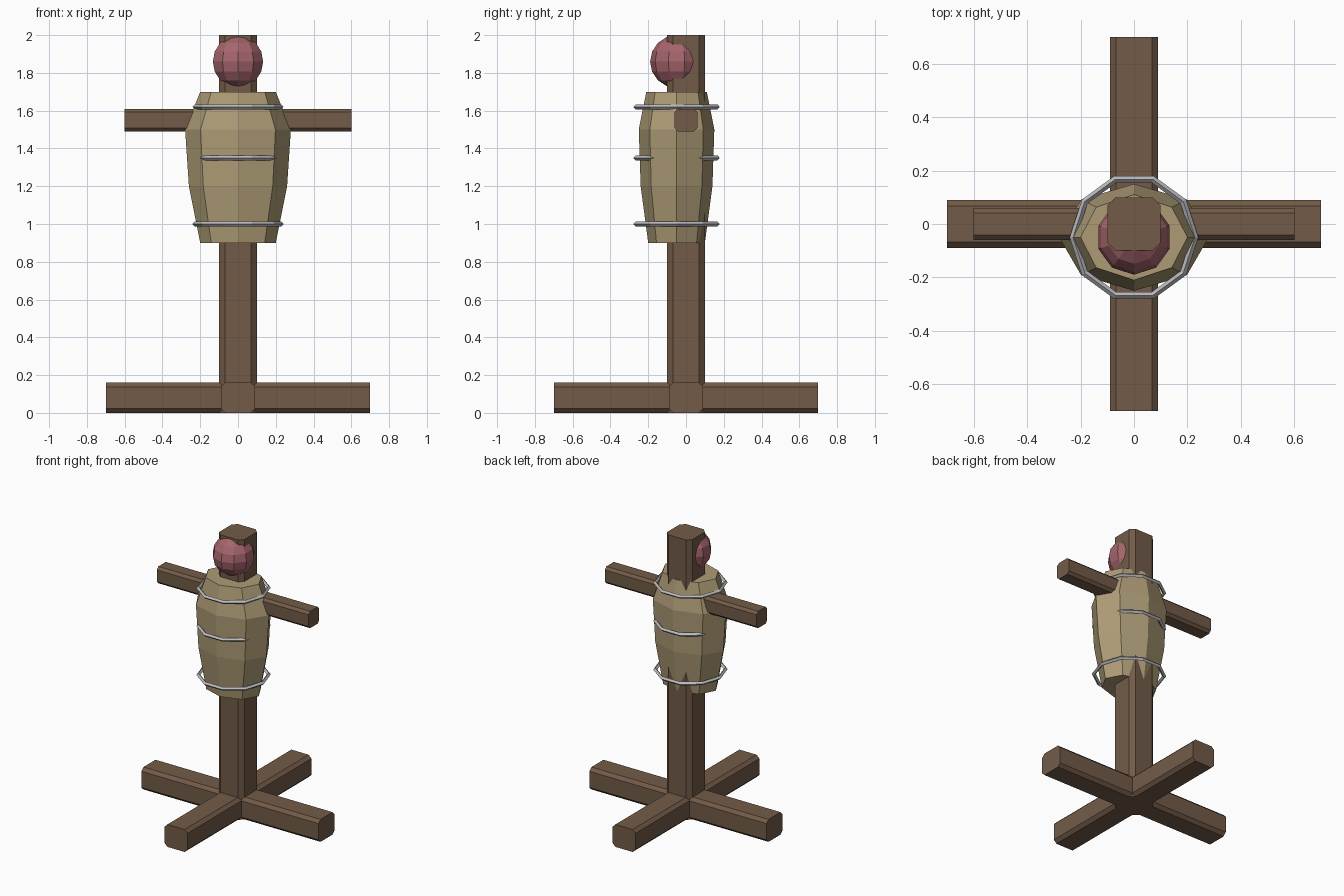
import bpy, bmesh, math
from mathutils import Vector

if "Cube" in bpy.data.objects:
    bpy.data.objects.remove(bpy.data.objects["Cube"])


def material(name, rgb):
    m = bpy.data.materials.new(name)
    m.diffuse_color = (*rgb, 1)
    m.use_nodes = True
    m.node_tree.nodes["Principled BSDF"].inputs["Base Color"].default_value = m.diffuse_color
    return m


wood = material("wood", (0.17, 0.105, 0.065))
straw = material("straw", (0.42, 0.33, 0.18))
red = material("red", (0.38, 0.13, 0.15))
metal = material("metal", (0.5, 0.5, 0.52))


def finish(name, bm, mat):
    bmesh.ops.recalc_face_normals(bm, faces=bm.faces)
    me = bpy.data.meshes.new(name)
    bm.to_mesh(me)
    bm.free()
    me.materials.append(mat)
    ob = bpy.data.objects.new(name, me)
    bpy.context.collection.objects.link(ob)
    return ob


def loft(name, rings, mat):
    """Skin a list of closed rings and cap both ends."""
    bm = bmesh.new()
    vs = [[bm.verts.new(p) for p in r] for r in rings]
    n = len(vs[0])
    for a, b in zip(vs, vs[1:]):
        for i in range(n):
            j = (i + 1) % n
            bm.faces.new((a[i], a[j], b[j], b[i]))
    bm.faces.new(vs[0][::-1])
    bm.faces.new(vs[-1])
    return finish(name, bm, mat)


def beam(name, axis, lo, hi, hw, hh, c, centre_z=0.0):
    """Chamfered timber running along the given axis."""
    prof = [(hw, hh - c), (hw - c, hh), (c - hw, hh), (-hw, hh - c),
            (-hw, c - hh), (c - hw, -hh), (hw - c, -hh), (hw, c - hh)]
    place = {'x': lambda t, u, v: (t, u, v + centre_z),
             'y': lambda t, u, v: (u, t, v + centre_z),
             'z': lambda t, u, v: (u, v, t)}[axis]
    return loft(name, [[place(t, u, v) for u, v in prof] for t in (lo, hi)], mat=wood)


# Timber frame
beam("post", 'z', 0.0, 2.0, 0.1, 0.1, 0.03)
beam("arm_bar", 'x', -0.6, 0.6, 0.06, 0.06, 0.018, 1.55)
beam("foot_side", 'x', -0.7, 0.7, 0.09, 0.08, 0.022, 0.08)
beam("foot_front", 'y', -0.7, 0.7, 0.09, 0.08, 0.022, 0.08)

# Eight-sided straw body, set slightly forward of the post
sections = [(0.9, 0.2, 0.15), (1.2, 0.26, 0.19), (1.5, 0.28, 0.2), (1.7, 0.2, 0.16)]
loft("straw_body",
     [[(rx * math.cos(i * math.tau / 8), -0.05 + ry * math.sin(i * math.tau / 8), z)
       for i in range(8)] for z, rx, ry in sections], straw)

# Head
bm = bmesh.new()
bmesh.ops.create_uvsphere(bm, u_segments=10, v_segments=8, radius=0.14)
bmesh.ops.translate(bm, verts=bm.verts, vec=Vector((0, -0.05, 1.86)))
finish("head", bm, red)

# Binding hoops
for k, z in enumerate((1.0, 1.35, 1.62)):
    bpy.ops.mesh.primitive_torus_add(location=(0, -0.05, z), major_segments=10,
                                     minor_segments=4, major_radius=0.228, minor_radius=0.013)
    hoop = bpy.context.object
    hoop.name = f"binding_hoop_{k + 1}"
    hoop.data.materials.append(metal)
